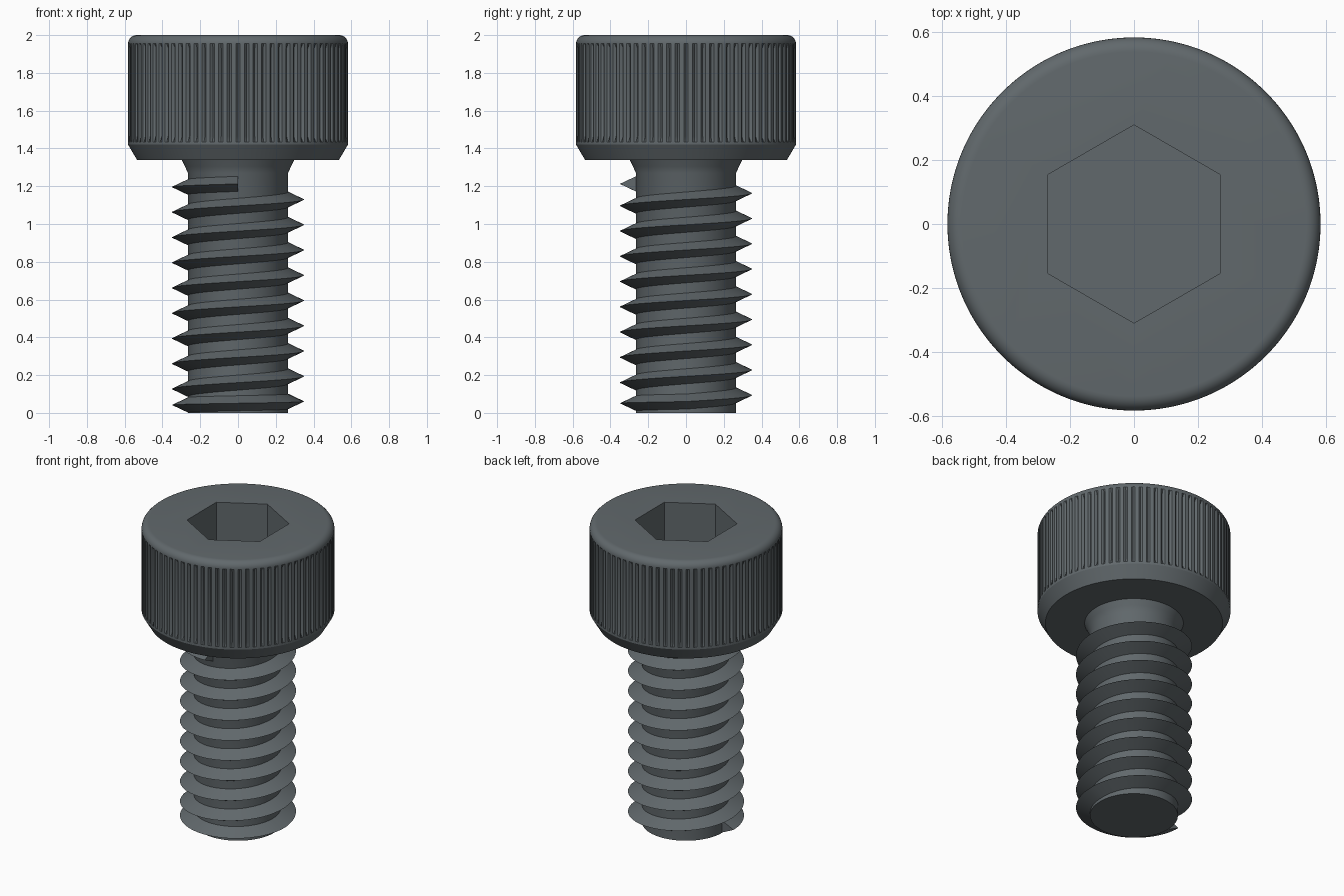
import bpy, bmesh
from math import sin, cos, pi, radians

if "Cube" in bpy.data.objects:
    bpy.data.objects.remove(bpy.data.objects["Cube"])

steel = bpy.data.materials.new("dark_steel")
steel.diffuse_color = (0.12, 0.14, 0.15, 1)
steel.use_nodes = True
steel.node_tree.nodes["Principled BSDF"].inputs["Base Color"].default_value = steel.diffuse_color


def loft(name, sections, closed_sections=True):
    """Skin a list of equal-length closed point loops, capping both ends."""
    bm = bmesh.new()
    loops = [[bm.verts.new(p) for p in s] for s in sections]
    n = len(loops[0])
    for a, b in zip(loops, loops[1:]):
        for i in range(n):
            j = (i + 1) % n
            bm.faces.new((a[i], a[j], b[j], b[i]))
    bm.faces.new(loops[0][::-1])
    bm.faces.new(loops[-1])
    bmesh.ops.recalc_face_normals(bm, faces=bm.faces[:])
    mesh = bpy.data.meshes.new(name)
    bm.to_mesh(mesh)
    bm.free()
    mesh.materials.append(steel)
    obj = bpy.data.objects.new(name, mesh)
    bpy.context.collection.objects.link(obj)
    return obj


def smooth(obj):
    bpy.ops.object.select_all(action='DESELECT')
    obj.select_set(True)
    bpy.context.view_layer.objects.active = obj
    bpy.ops.object.shade_smooth_by_angle(angle=radians(25))


def ring(r, z, n, groove=0.0):
    """Circle of n points; every fourth one is sunk to form the knurl."""
    pts = []
    for i in range(n):
        rr = r - (groove if i % 4 == 0 else 0)
        a = 2 * pi * i / n - pi / 2
        pts.append((rr * cos(a), rr * sin(a), z))
    return pts


# Head: lower chamfer, knurled wall, rounded top edge
R, FILLET, KNURLS = 0.582, 0.045, 80
N = KNURLS * 4
profile = [(0.535, 1.34, 0), (R, 1.42, 0), (R, 1.435, 0),
           (R, 1.465, 0.016), (R, 1.93, 0.016), (R, 1.955, 0)]
for k in range(1, 8):
    t = k / 7 * pi / 2
    profile.append((R - FILLET + FILLET * cos(t), 2 - FILLET + FILLET * sin(t), 0))
head = loft("head", [ring(r, z, N, g) for r, z, g in profile])

# Hex socket cut into the head
DEPTH = 0.33
bpy.ops.mesh.primitive_cylinder_add(vertices=6, radius=0.309, depth=DEPTH * 2,
                                    location=(0, 0, 2))
cutter = bpy.context.object
cutter.name = "socket_cutter"
cutter.hide_render = True
cutter.data.materials.append(steel)
cut = head.modifiers.new("socket", 'BOOLEAN')
cut.operation = 'DIFFERENCE'
cut.solver = 'EXACT'
cut.object = cutter
bpy.ops.object.select_all(action='DESELECT')
head.select_set(True)
bpy.context.view_layer.objects.active = head
bpy.ops.object.modifier_apply(modifier="socket")
bpy.data.objects.remove(cutter)
smooth(head)

# Shank with a flared neck under the head
CORE = 0.265
shank = loft("shank", [ring(r, z, 96) for r, z in
                       [(CORE, 0), (CORE, 1.27), (0.281, 1.305), (0.298, 1.34), (0.298, 1.36)]])
smooth(shank)

# Thread: triangular section swept up a right-handed helix, flatter at both ends
CREST, HALF, PITCH = 0.35, 0.04, 0.1337
START, LEAD_IN, LEAD_OUT, END = 180, 360, 360 * 9 + 180, 360 * 9 + 270


def height(deg):
    if deg < LEAD_IN:
        return 0.042 + 0.018 * (deg - START) / (LEAD_IN - START)
    z = 0.06 + PITCH * (min(deg, LEAD_OUT) - LEAD_IN) / 360
    return z + max(0, deg - LEAD_OUT) / 90 * 0.016


sections = []
for deg in range(START, END + 1, 5):
    a, z = radians(deg), height(deg)
    sections.append([(r * cos(a), r * sin(a), z + dz) for r, dz in
                     [(CORE - 0.01, -HALF), (CORE, -HALF), (CREST, 0),
                      (CORE, HALF), (CORE - 0.01, HALF)]])
thread = loft("thread", sections)
smooth(thread)
